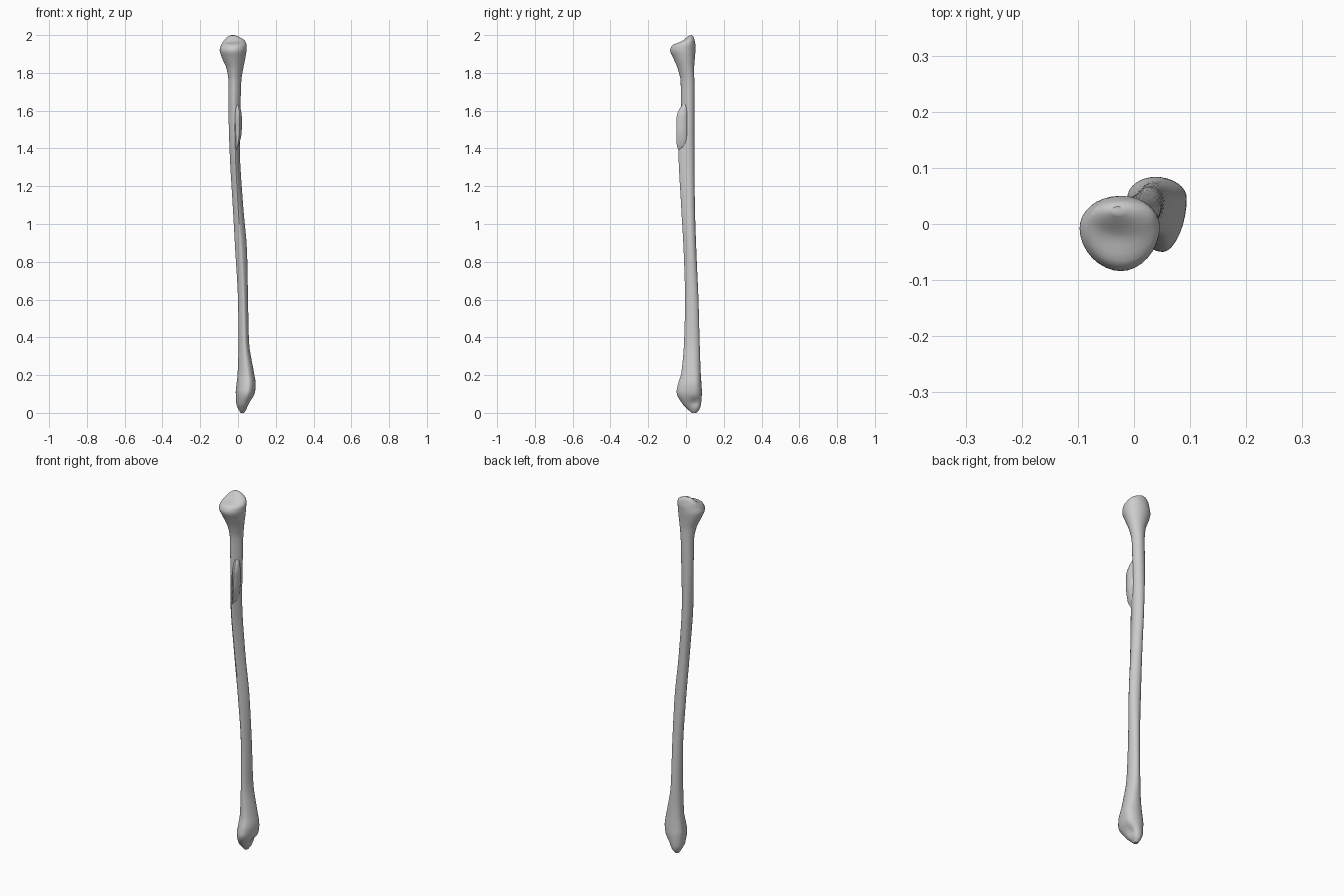
import bpy, bmesh, math
from mathutils import Vector


def smooth_key(rows, z):
    """Monotone cubic interpolation of every column of rows (first column is z)."""
    z = min(max(z, rows[0][0]), rows[-1][0])
    i = 0
    while i < len(rows) - 2 and z > rows[i + 1][0]:
        i += 1

    def slope(k, c):
        return (rows[k + 1][c] - rows[k][c]) / (rows[k + 1][0] - rows[k][0])

    def tangent(k, c):
        if k == 0:
            return slope(0, c)
        if k == len(rows) - 1:
            return slope(k - 1, c)
        a, b = slope(k - 1, c), slope(k, c)
        return 2 * a * b / (a + b) if a * b > 0 else 0.0

    h = rows[i + 1][0] - rows[i][0]
    t = (z - rows[i][0]) / h
    out = []
    for c in range(1, len(rows[0])):
        p, q = rows[i][c], rows[i + 1][c]
        out.append((2*t**3 - 3*t*t + 1) * p + (t**3 - 2*t*t + t) * h * tangent(i, c)
                   + (3*t*t - 2*t**3) * q + (t**3 - t*t) * h * tangent(i + 1, c))
    return out


def section(size, form, z, n):
    """Ring through the four extreme points, joined by superelliptic quarter arcs."""
    x0, x1, y0, y1 = size
    side, front, back, power = form
    cy = y0 + (y1 - y0) * side
    ring = []
    for k in range(n):
        a = 2 * math.pi * k / n
        c, s = math.cos(a), math.sin(a)
        p = power if s < 0 else 2.0
        u, v = abs(c) ** (2 / p), abs(s) ** (2 / p)
        mx = x0 + (x1 - x0) * (front if s < 0 else back)
        x = mx + u * ((x1 if c > 0 else x0) - mx)
        y = cy + v * ((y1 if s > 0 else y0) - cy)
        ring.append(Vector((x, y, z)))
    return ring


def loft(name, sizes, forms, n=32, sub=4, dents=()):
    bm = bmesh.new()
    levels = [sizes[0][0]]
    for a, b in zip(sizes, sizes[1:]):
        levels += [a[0] + (b[0] - a[0]) * j / sub for j in range(1, sub + 1)]
    rings = []
    for z in levels:
        pts = section(smooth_key(sizes, z), smooth_key(forms, z), z, n)
        for p in pts:
            for centre, push, radius in dents:
                d = (p - Vector(centre)).length / radius
                p += Vector(push) * math.exp(-d * d)
        rings.append([bm.verts.new(p) for p in pts])
    for a, b in zip(rings, rings[1:]):
        for k in range(n):
            m = (k + 1) % n
            bm.faces.new((a[k], a[m], b[m], b[k]))
    bm.faces.new(rings[0][::-1])
    bm.faces.new(rings[-1])
    me = bpy.data.meshes.new(name)
    bm.to_mesh(me)
    bm.free()
    ob = bpy.data.objects.new(name, me)
    bpy.context.collection.objects.link(ob)
    bpy.ops.object.select_all(action='DESELECT')
    ob.select_set(True)
    bpy.context.view_layer.objects.active = ob
    bpy.ops.object.shade_smooth_by_angle(angle=math.radians(40))
    return ob


# Long bone: z, left, right, front, back
bone = [
    (0.00, 0.014, 0.032, 0.030, 0.055),
    (0.02, 0.002, 0.047, 0.008, 0.072),
    (0.05, -0.009, 0.066, -0.020, 0.080),
    (0.11, -0.012, 0.090, -0.050, 0.084),
    (0.15, -0.008, 0.094, -0.043, 0.082),
    (0.21, -0.002, 0.085, -0.025, 0.078),
    (0.38, 0.003, 0.058, -0.010, 0.072),
    (0.60, 0.000, 0.053, -0.005, 0.066),
    (0.85, -0.014, 0.048, -0.012, 0.055),
    (1.10, -0.028, 0.027, -0.026, 0.047),
    (1.40, -0.045, 0.010, -0.040, 0.044),
    (1.60, -0.050, 0.013, -0.027, 0.044),
    (1.75, -0.050, 0.017, -0.028, 0.044),
    (1.82, -0.060, 0.027, -0.043, 0.043),
    (1.88, -0.085, 0.039, -0.068, 0.047),
    (1.92, -0.097, 0.045, -0.084, 0.050),
    (1.945, -0.090, 0.046, -0.074, 0.050),
    (1.97, -0.077, 0.036, -0.026, 0.046),
    (1.99, -0.058, 0.008, 0.002, 0.040),
    (2.00, -0.040, -0.018, 0.017, 0.031),
]
# Section form: z, widest level, front edge position, back position, front roundness
form = [
    (0.00, 0.55, 0.50, 0.50, 2.0),
    (0.12, 0.72, 0.62, 0.50, 1.9),
    (0.30, 0.60, 0.60, 0.55, 1.8),
    (0.60, 0.55, 0.58, 0.55, 1.5),
    (1.00, 0.58, 0.50, 0.45, 1.4),
    (1.40, 0.60, 0.55, 0.45, 1.35),
    (1.75, 0.55, 0.40, 0.55, 1.6),
    (1.92, 0.57, 0.52, 0.50, 1.9),
    (2.00, 0.50, 0.50, 0.50, 2.0),
]
# Hollow behind the lower joint face and shallow dish on the upper joint face
hollows = [((0.065, 0.045, 0.055), (-0.014, 0.0, 0.004), 0.026),
           ((-0.035, -0.015, 1.968), (0.0, 0.0, -0.008), 0.035)]
loft("bone_shaft_and_ends", bone, form, dents=hollows)

# Thin raised flange on the front of the upper shaft
flange = [
    (1.385, -0.018, -0.012, -0.038, 0.000),
    (1.42, -0.018, 0.006, -0.049, 0.010),
    (1.50, -0.018, 0.020, -0.051, 0.010),
    (1.57, -0.018, 0.020, -0.049, 0.010),
    (1.61, -0.018, 0.014, -0.034, 0.010),
    (1.635, -0.018, 0.006, -0.016, 0.005),
]
flange_form = [(1.38, 0.5, 0.7, 0.5, 1.4), (1.64, 0.5, 0.7, 0.5, 1.4)]
loft("front_flange", flange, flange_form, n=16, sub=3)
